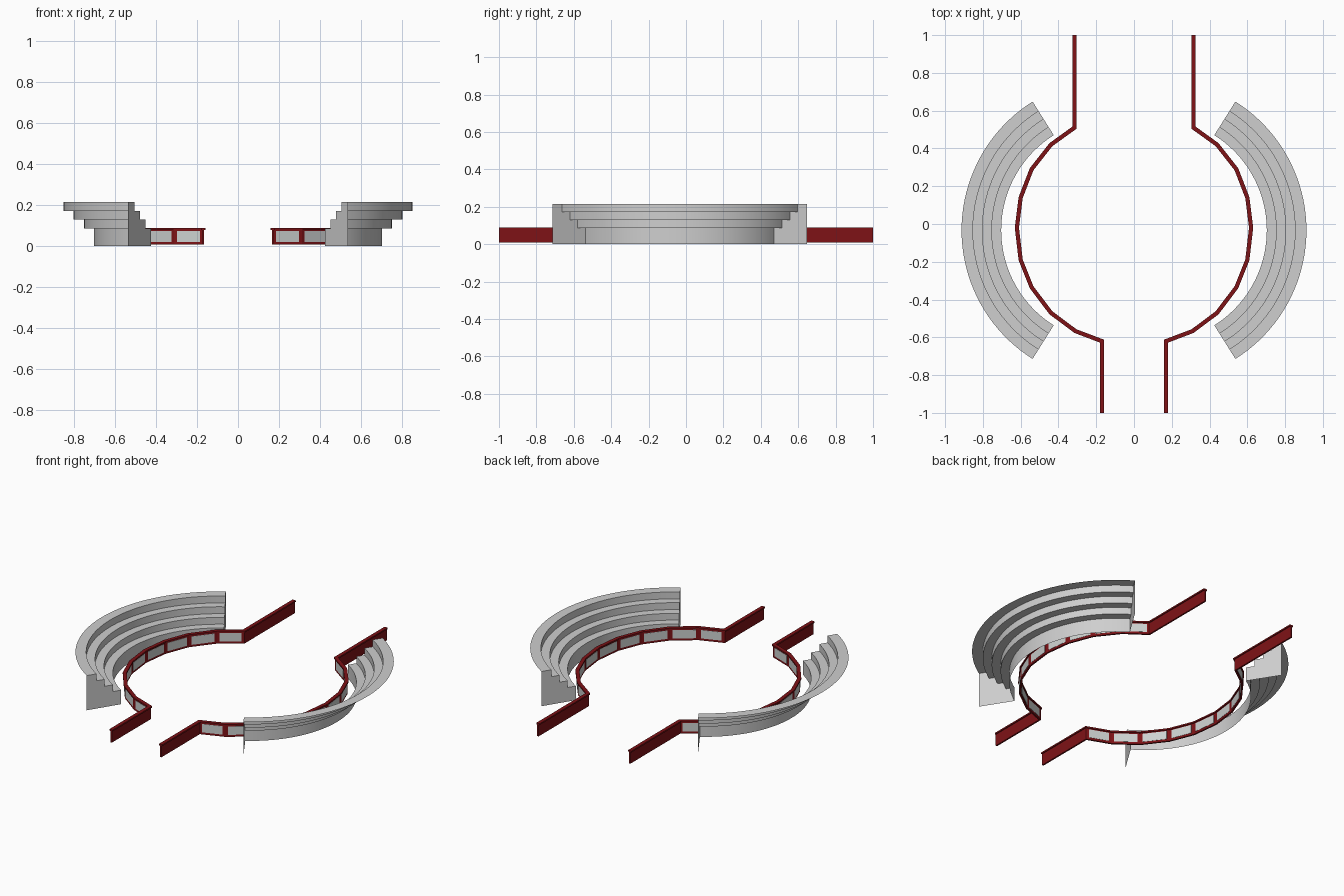
import bpy, bmesh, math
from mathutils import Vector

cube = bpy.data.objects.get("Cube")
if cube:
    bpy.data.objects.remove(cube, do_unlink=True)


def material(name, rgb):
    m = bpy.data.materials.new(name)
    m.use_nodes = True
    m.diffuse_color = (*rgb, 1)
    m.node_tree.nodes["Principled BSDF"].inputs["Base Color"].default_value = (*rgb, 1)
    return m


RED = material("dark red", (0.21, 0.006, 0.008))
STONE = material("pale grey", (0.62, 0.62, 0.62))
PANEL = material("panel grey", (0.61, 0.64, 0.63))


def finish(name, bm, mat):
    mesh = bpy.data.meshes.new(name)
    bm.to_mesh(mesh)
    bm.free()
    mesh.materials.append(mat)
    ob = bpy.data.objects.new(name, mesh)
    bpy.context.collection.objects.link(ob)
    return ob


def mitres(path):
    """Sideways offset direction at each point of a flat path."""
    out = []
    for i, p in enumerate(path):
        dirs = []
        if i > 0:
            dirs.append((p - path[i - 1]).normalized())
        if i < len(path) - 1:
            dirs.append((path[i + 1] - p).normalized())
        normals = [Vector((d.y, -d.x)) for d in dirs]
        n = sum(normals, Vector((0, 0))).normalized()
        out.append(n / n.dot(normals[0]))
    return out


def sweep(bm, path, sides, profile, closed):
    """Carry an (offset, height) profile along a path."""
    rows = []
    for p, s in zip(path, sides):
        rows.append([bm.verts.new((*(p + s * o), z)) for o, z in profile])
    count = len(profile)
    for a, b in zip(rows, rows[1:]):
        for k in range(count if closed else count - 1):
            j = (k + 1) % count
            bm.faces.new((a[k], a[j], b[j], b[k]))
    return rows


# Stepped grandstands: stair surface open at the back and below, solid-looking ends
RADII = [0.595, 0.645, 0.695, 0.745, 0.805]
LEVELS = [0.087, 0.129, 0.172, 0.215]
STEPS = [(RADII[0], 0)]
for i, z in enumerate(LEVELS):
    STEPS += [(RADII[i], z), (RADII[i + 1], z)]
SPAN = math.radians(57.8)
SEGMENTS = 40


def grandstand(name, side):
    bm = bmesh.new()
    angles = [SPAN * (2 * i / SEGMENTS - 1) for i in range(SEGMENTS + 1)]
    rays = [Vector((side * math.cos(a), math.sin(a))) for a in angles]
    centre = Vector((side * 0.108, -0.033))
    rows = sweep(bm, [centre] * len(rays), rays, STEPS, False)
    for row, ray in ((rows[0], rays[0]), (rows[-1], rays[-1])):
        foot = bm.verts.new((*(centre + ray * RADII[-1]), 0))
        bm.faces.new(row + [foot])
    bmesh.ops.recalc_face_normals(bm, faces=bm.faces[:])
    tread = max(bm.faces, key=lambda f: f.calc_center_median().z)
    if tread.normal.z < 0:
        bmesh.ops.reverse_faces(bm, faces=bm.faces[:])
    ob = finish(name, bm, STONE)
    bpy.ops.object.select_all(action="DESELECT")
    ob.select_set(True)
    bpy.context.view_layer.objects.active = ob
    bpy.ops.object.shade_smooth_by_angle(angle=math.radians(30))


# Barrier: thin wall under a wider handrail
PLAN = [(0.315, 1), (0.315, 0.51), (0.44, 0.42), (0.542, 0.29), (0.6, 0.14),
        (0.62, -0.02), (0.6, -0.19), (0.542, -0.335), (0.44, -0.47),
        (0.31, -0.567), (0.17, -0.62), (0.17, -1)]
WALL, RAIL = 0.005, 0.011
BASE, UNDER, TOP = 0.008, 0.079, 0.088
SECTION = [(-WALL, BASE), (WALL, BASE), (WALL, UNDER), (RAIL, UNDER),
           (RAIL, TOP), (-RAIL, TOP), (-RAIL, UNDER), (-WALL, UNDER)]


def barrier(name, side):
    path = [Vector((side * x, y)) for x, y in PLAN]
    bm = bmesh.new()
    rows = sweep(bm, path, mitres(path), SECTION, True)
    for row in (rows[0], rows[-1]):
        bm.faces.new(row)
    bmesh.ops.recalc_face_normals(bm, faces=bm.faces[:])
    finish(name, bm, RED)

    # Grey panels on both sides of every curved bay
    bm = bmesh.new()
    half, low, high = WALL + 0.0015, 0.021, 0.073
    plate = [(-half, low), (half, low), (half, high), (-half, high)]
    for a, b in zip(path[1:-1], path[2:-1]):
        d = (b - a).normalized()
        n = Vector((d.y, -d.x))
        ends = sweep(bm, [a + d * 0.015, b - d * 0.015], [n, n], plate, True)
        for row in ends:
            bm.faces.new(row)
    bmesh.ops.recalc_face_normals(bm, faces=bm.faces[:])
    finish(name + "_panels", bm, PANEL)


for label, sign in (("left", 1), ("right", -1)):
    grandstand(label + "_grandstand", sign)
    barrier(label + "_barrier", sign)
